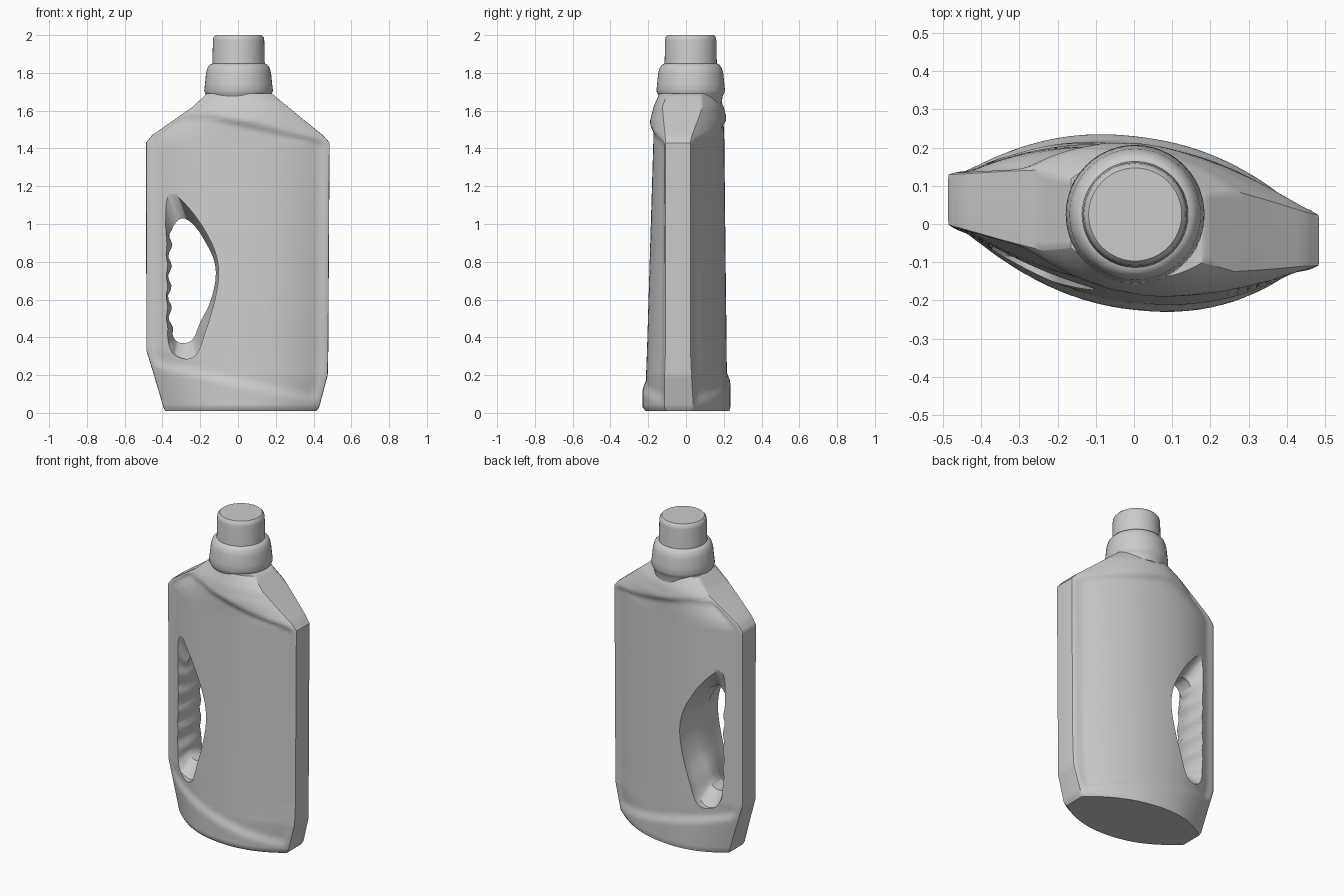
import bpy, bmesh, math
from mathutils import Vector

if "Cube" in bpy.data.objects:
    bpy.data.objects.remove(bpy.data.objects["Cube"])

grey = bpy.data.materials.new("plain_grey")
grey.use_nodes = True
grey.diffuse_color = (0.6, 0.6, 0.6, 1)
grey.node_tree.nodes["Principled BSDF"].inputs["Base Color"].default_value = grey.diffuse_color


def loft(name, rings):
    """Skin closed rings of equal length and cap both ends."""
    bm = bmesh.new()
    loops = [[bm.verts.new(p) for p in ring] for ring in rings]
    n = len(loops[0])
    for a, b in zip(loops, loops[1:]):
        for i in range(n):
            j = (i + 1) % n
            bm.faces.new((a[i], a[j], b[j], b[i]))
    bm.faces.new(loops[0][::-1])
    bm.faces.new(loops[-1])
    bmesh.ops.recalc_face_normals(bm, faces=bm.faces)
    mesh = bpy.data.meshes.new(name)
    bm.to_mesh(mesh)
    bm.free()
    obj = bpy.data.objects.new(name, mesh)
    bpy.context.collection.objects.link(obj)
    mesh.materials.append(grey)
    return obj


def smooth(obj, degrees):
    bpy.ops.object.select_all(action='DESELECT')
    obj.select_set(True)
    bpy.context.view_layer.objects.active = obj
    bpy.ops.object.shade_smooth_by_angle(angle=math.radians(degrees))


def step(v, width):
    v = max(0, min(1, v / width + 0.5))
    return v * v * (3 - 2 * v)


def mid_y(x):
    # The plan is skewed: the right end sits further forward
    return 0.01 - 0.11 * x


# Body: height, left width, right width, end half depth, front depth, back depth
SECTIONS = [
    (0.01, 0.385, 0.415, 0.07, 0.22, 0.215),
    (0.03, 0.395, 0.43, 0.075, 0.235, 0.22),
    (0.2, 0.445, 0.475, 0.07, 0.235, 0.22),
    (0.33, 0.485, 0.478, 0.065, 0.23, 0.218),
    (1.43, 0.487, 0.485, 0.065, 0.195, 0.205),
    (1.47, 0.455, 0.45, 0.07, 0.195, 0.205),
    (1.55, 0.34, 0.35, 0.09, 0.195, 0.203),
    (1.62, 0.24, 0.265, 0.105, 0.178, 0.187),
    (1.69, 0.165, 0.18, 0.09, 0.15, 0.155),
]
COLUMNS = 40


def body_ring(z, left, right, end, front, back):
    ring = []
    for side, depth in ((-1, front), (1, back)):
        for i in range(COLUMNS + 1):
            t = side * math.cos(math.pi * i / COLUMNS)
            x = t * (right if t > 0 else left)
            half = end + (depth - end) * (1 - abs(t) ** 2.2)
            if i in (0, COLUMNS):
                half = end * 0.8
            # Recessed label panel between two slanted creases
            top = 1.44 + 0.226 * (0.42 - max(x, -0.15))
            low = 0.07 + 0.22 * (0.42 - x)
            panel = step(top - z, 0.04) * step(z - low, 0.06)
            half -= 0.019 * panel * step(0.93 - abs(t), 0.14)
            ring.append((x, mid_y(x) + side * half, z))
    return ring


rings = []
for a, b in zip(SECTIONS, SECTIONS[1:]):
    count = max(1, round((b[0] - a[0]) / 0.016))
    for k in range(count):
        f = k / count
        rings.append(body_ring(*[p + (q - p) * f for p, q in zip(a, b)]))
rings.append(body_ring(*SECTIONS[-1]))
body = loft("bottle_body", rings)

# Handle opening: narrow waist outline and flared outer outline (x, z)
WAIST = [(-.30, .37), (-.24, .39), (-.20, .48), (-.15, .58), (-.12, .7), (-.125, .8),
         (-.17, .9), (-.23, .99), (-.29, 1.03), (-.335, 1.0), (-.355, .93), (-.36, .75),
         (-.36, .55), (-.345, .41)]
FLARE = [(-.30, .29), (-.22, .31), (-.17, .44), (-.13, .57), (-.105, .7), (-.11, .81),
         (-.15, .92), (-.24, 1.06), (-.36, 1.18), (-.40, 1.16), (-.39, .98), (-.38, .75),
         (-.38, .55), (-.37, .36)]


def curve_ring(points, offset, grip):
    ring, n = [], len(points)
    for i in range(n):
        p0, p1, p2, p3 = (Vector(points[(i + k) % n]) for k in (-1, 0, 1, 2))
        for k in range(8):
            t = k / 8
            p = 0.5 * (2 * p1 + (p2 - p0) * t + (2 * p0 - 5 * p1 + 4 * p2 - p3) * t * t
                       + (3 * p1 - p0 - 3 * p2 + p3) * t ** 3)
            x, z = p
            # Finger grips on the handle side
            if x < -0.34 and 0.42 < z < 0.97:
                x += grip * math.sin((z - 0.42) / 0.11 * math.tau)
            ring.append((x, mid_y(x) + offset, z))
    return ring


cutter = loft("handle_cutter", [
    curve_ring(FLARE, -0.4, 0), curve_ring(FLARE, -0.13, 0.003),
    curve_ring(WAIST, -0.05, 0.01), curve_ring(WAIST, 0.05, 0.01),
    curve_ring(FLARE, 0.13, 0.003), curve_ring(FLARE, 0.4, 0)])
cutter.hide_render = True

cut = body.modifiers.new("handle_opening", 'BOOLEAN')
cut.operation = 'DIFFERENCE'
cut.solver = 'EXACT'
cut.object = cutter
bpy.ops.object.select_all(action='DESELECT')
body.select_set(True)
bpy.context.view_layer.objects.active = body
bpy.ops.object.modifier_apply(modifier=cut.name)
bpy.data.objects.remove(cutter)
smooth(body, 40)


def lathe(name, profile, segments=48):
    rings = [[(0.003 + r * math.cos(math.tau * i / segments),
               0.025 + r * math.sin(math.tau * i / segments), z)
              for i in range(segments)] for r, z in profile]
    obj = loft(name, rings)
    smooth(obj, 40)


# Neck collar and cap
lathe("neck_collar", [(0.165, 1.64), (0.168, 1.675), (0.176, 1.69), (0.182, 1.705),
                      (0.178, 1.74), (0.172, 1.8), (0.163, 1.83), (0.15, 1.845), (0.136, 1.85)])
lathe("cap", [(0.14, 1.84), (0.138, 1.86), (0.136, 1.97), (0.133, 1.988), (0.122, 2.0)])
